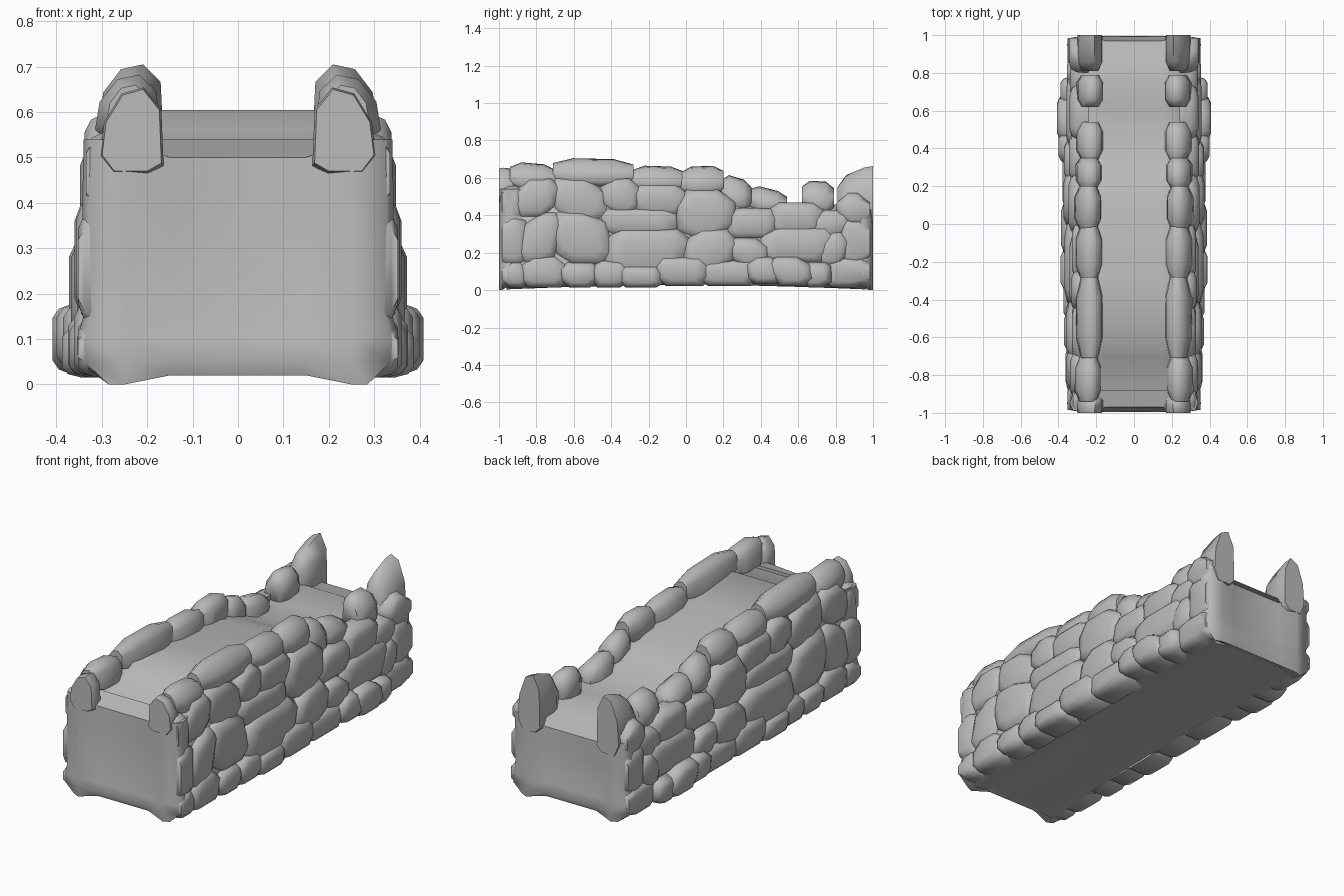
import bpy
import bmesh
import math
import random

random.seed(4)

if "Cube" in bpy.data.objects:
    bpy.data.objects.remove(bpy.data.objects["Cube"], do_unlink=True)

stone_grey = bpy.data.materials.new("stone grey")
stone_grey.use_nodes = True
grey = (0.5, 0.5, 0.5, 1)
stone_grey.diffuse_color = grey
stone_grey.node_tree.nodes["Principled BSDF"].inputs["Base Color"].default_value = grey


def loft(bm, rings):
    """Skin a closed solid through equal-length rings of points."""
    loops = [[bm.verts.new(point) for point in ring] for ring in rings]
    count = len(loops[0])
    for near, far in zip(loops, loops[1:]):
        for i in range(count):
            j = (i + 1) % count
            bm.faces.new((near[i], near[j], far[j], far[i]))
    bm.faces.new(loops[0])
    bm.faces.new(loops[-1])


def finish(bm, name, angle, mirrored):
    """Turn the mesh into a shaded object, optionally mirrored across x."""
    bmesh.ops.recalc_face_normals(bm, faces=bm.faces)
    mesh = bpy.data.meshes.new(name)
    bm.to_mesh(mesh)
    bm.free()
    mesh.materials.append(stone_grey)
    obj = bpy.data.objects.new(name, mesh)
    bpy.context.collection.objects.link(obj)
    bpy.ops.object.select_all(action="DESELECT")
    obj.select_set(True)
    bpy.context.view_layer.objects.active = obj
    bpy.ops.object.shade_smooth_by_angle(angle=math.radians(angle))
    if mirrored:
        modifier = obj.modifiers.new("Mirror", "MIRROR")
        modifier.use_axis[0] = True
        modifier.use_mirror_merge = False


def cut_corners(a0, a1, b0, b1):
    """Eight-sided outline of a rough block, each corner cut by its own amount."""
    outline = []
    short = min(a1 - a0, b1 - b0)
    corners = [(a0, b0, 1, 1), (a1, b0, -1, 1), (a1, b1, -1, -1), (a0, b1, 1, -1)]
    for k, (a, b, sa, sb) in enumerate(corners):
        along = short * random.uniform(0.2, 0.45)
        up = short * random.uniform(0.15, 0.35)
        pair = [(a, b + sb * up), (a + sa * along, b)]
        outline += pair if k % 2 == 0 else pair[::-1]
    return outline


def face_stone(bm, y0, y1, z0, z1, bulge):
    """Pillow-shaped stone set in the long side of the wall."""
    cy, cz = (y0 + y1) / 2, (z0 + z1) / 2
    at_end = abs(cy) > 0.85
    out = 0.372 - 0.085 * cz + random.uniform(-0.006, 0.008)
    out = min(out, 0.352) if at_end else out + bulge(cy)
    lean = 0 if at_end else random.uniform(-0.25, 0.25)
    grow = 0.018
    outline = cut_corners(max(y0 - grow, -0.985), min(y1 + grow, 0.985),
                          max(z0 - grow, 0.015), z1 + grow)
    rings = []
    for x, scale in ((0.24, 1), (out - 0.045, 1), (out - 0.014, 0.86), (out, 0.6)):
        ring = []
        for y, z in outline:
            dy, dz = (y - cy) * scale, (z - cz) * scale
            # Stones at the wall ends keep a flush outer side
            if at_end and abs(y) > 0.98:
                dy = y - cy
            ring.append((x, cy + dy + lean * dz, cz + dz))
        rings.append(ring)
    loft(bm, rings)


def coping_stone(bm, y0, y1, z0, top0, top1):
    """Long faceted stone lying on the wall edge, with tapered ends."""
    length = y1 - y0
    shift = random.uniform(-0.008, 0.008)
    section = [(0.165, 0.1), (0.2, 0), (0.28, 0), (0.31, 0.2),
               (0.3, 0.6), (0.26, 0.93), (0.21, 1), (0.17, 0.75)]
    rings = []
    for t, scale in ((0, 0.62), (0.25, 0.97), (0.75, 0.97), (1, 0.62)):
        y = y0 + length * t
        if abs(y) > 0.99:
            scale = 0.9
        top = top0 + (top1 - top0) * t
        mid = (z0 + top) / 2
        ring = []
        for x, h in section:
            z = z0 + (top - z0) * h
            ring.append((0.235 + shift + (x - 0.235) * scale, y, mid + (z - mid) * scale))
        rings.append(ring)
    loft(bm, rings)


# Rubble core: one cross-section carried along a stepped, ruined top line
core_line = [(-0.96, 0.5, 0.32), (-0.9, 0.52, 0.32), (-0.7, 0.56, 0.32), (-0.64, 0.605, 0.32),
             (-0.3, 0.575, 0.315), (0.1, 0.55, 0.315), (0.25, 0.51, 0.315), (0.4, 0.45, 0.32),
             (0.62, 0.44, 0.325), (0.82, 0.46, 0.325), (0.96, 0.39, 0.325)]
core = bmesh.new()
core_rings = []
for y, top, half in core_line:
    floor = 0.03 - 0.01 * abs(y)
    side = [(0.16, floor), (0.25, floor - 0.018 * y * y), (half + 0.015, 0.05),
            (half + 0.01, 0.15), (half - 0.01, top - 0.06), (0.24, top), (0.15, top)]
    ring = [(x, y, z) for x, z in side]
    ring += [(-x, y, z) for x, z in reversed(side)]
    core_rings.append(ring)
loft(core, core_rings)
finish(core, "wall_core", 50, False)


# Dished end faces with a flared foot and raised corners
def end_face(name, side, top):
    levels = [(0, 0.3, 0.975), (0.05, 0.352, 0.995), (0.1, 0.355, 0.99),
              (0.16, 0.338, 0.975), (top - 0.1, 0.343, 0.972), (top, 0.34, 0.97)]
    bm = bmesh.new()
    rings = []
    for z, half, deep in levels:
        middle = max(z, 0.02)
        corner = z + 0.04 if z == top else z
        right = [(half - 0.02, 0.88, max(corner, 0.025)), (half, 0.95, max(corner, 0.02)),
                 (half - 0.015, 0.985, corner), (0.25, 1, corner), (0.15, deep, middle)]
        ring = right + [(-x, y, h) for x, y, h in reversed(right)]
        rings.append([(x, y * side, h) for x, y, h in ring])
    loft(bm, rings)
    finish(bm, name, 60, False)


end_face("front_end_face", -1, 0.5)
end_face("back_end_face", 1, 0.39)

# Side courses, in hundredths: start, end, bottom, top
base_course = [(-100, -86, 1, 14), (-87, -65, 1, 17), (-66, -48, 2, 13), (-49, -31, 3, 14),
               (-34, -14, 3, 11), (-15, 11, 4, 16), (8, 37, 4, 14), (34, 50, 5, 16),
               (46, 66, 4, 16), (64, 76, 3, 13), (75, 100, 2, 16)]
middle_course = [(-100, -87, 14, 38), (-87, -69, 15, 40), (-70, -42, 15, 40),
                 (-42, 0, 10, 31), (0, 26, 11, 31), (24, 43, 14, 26),
                 (40, 79, 16, 32), (73, 85, 14, 30), (84, 100, 14, 37)]
upper_course = [(-100, -89, 38, 54), (-91, -70, 40, 58), (-71, -43, 37, 58), (-45, -5, 31, 42),
                (-44, -26, 42, 58), (-28, 0, 41, 55), (-4, 25, 28, 52), (23, 48, 29, 42),
                (46, 72, 31, 45), (68, 87, 29, 41), (82, 100, 36, 50)]


def base_bulge(y):
    """The foot swells gently mid-wall and most towards the ruined end."""
    swell = 0.02 * max(0, 1 - abs(y) / 0.7) ** 0.5
    return max(swell, 0.04 * max(0, 1 - abs(y - 0.52) / 0.35) ** 0.5)


def middle_bulge(y):
    return 0.012 * math.cos(y)


def upper_bulge(y):
    return 0.003 * math.cos(y)


for name, stones, bulge in (("base_course", base_course, base_bulge),
                            ("middle_course", middle_course, middle_bulge),
                            ("upper_course", upper_course, upper_bulge)):
    bm = bmesh.new()
    for stone in stones:
        face_stone(bm, *[v / 100 for v in stone], bulge)
    finish(bm, name, 65, True)

# Coping, in hundredths: start, end, bottom, top at start, top at end
coping = [(-100, -91, 46, 66, 65), (-94, -70, 53, 69, 67), (-71, -28, 55, 71, 70),
          (-29, -1, 52, 67, 66), (-3, 20, 50, 66, 67), (19, 35, 42, 63, 58),
          (34, 54, 41, 57, 52), (62, 79, 40, 59, 58), (81, 100, 34, 60, 68)]
bm = bmesh.new()
for stone in coping:
    coping_stone(bm, *[v / 100 for v in stone])
finish(bm, "coping_stones", 60, True)
